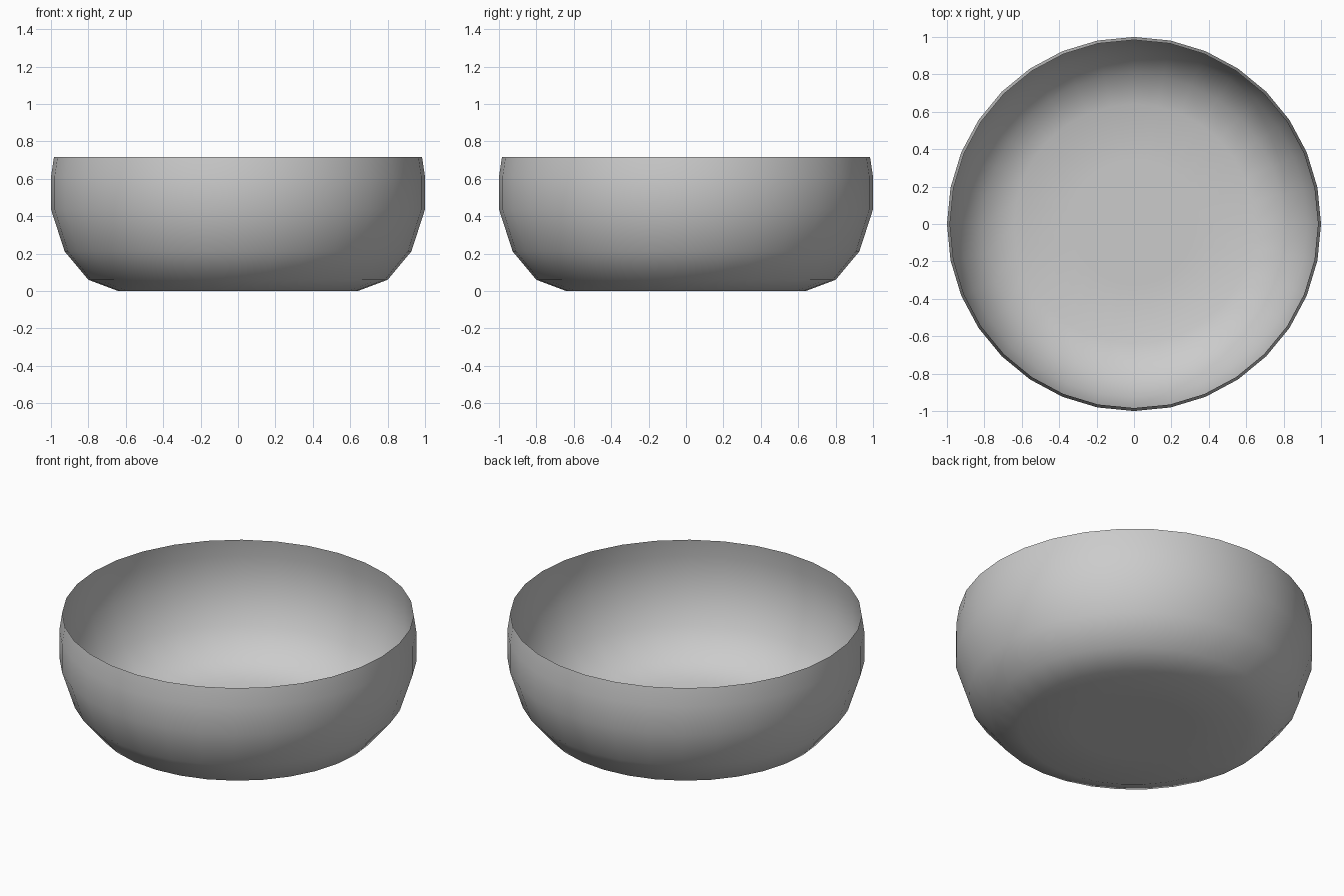
import bpy, bmesh
from math import cos, sin, tau

if "Cube" in bpy.data.objects:
    bpy.data.objects.remove(bpy.data.objects["Cube"])

SIDES = 32
# Thin single-walled bowl: radius, height from the flat base to the rim
PROFILE = [(0.33, 0.0), (0.64, 0.0), (0.80, 0.06), (0.927, 0.212),
           (1.0, 0.437), (1.0, 0.61), (0.984, 0.717)]

bm = bmesh.new()
rings = [[bm.verts.new((r * cos(tau * i / SIDES), r * sin(tau * i / SIDES), z))
          for i in range(SIDES)] for r, z in PROFILE]

# Base disc
centre = bm.verts.new((0, 0, 0))
for i in range(SIDES):
    bm.faces.new((centre, rings[0][(i + 1) % SIDES], rings[0][i]))

# Curved wall
for low, high in zip(rings, rings[1:]):
    for i in range(SIDES):
        j = (i + 1) % SIDES
        bm.faces.new((low[i], low[j], high[j], high[i]))

for face in bm.faces:
    face.smooth = True

mesh = bpy.data.meshes.new("bowl")
bm.to_mesh(mesh)
bm.free()
bowl = bpy.data.objects.new("bowl", mesh)
bpy.context.collection.objects.link(bowl)
